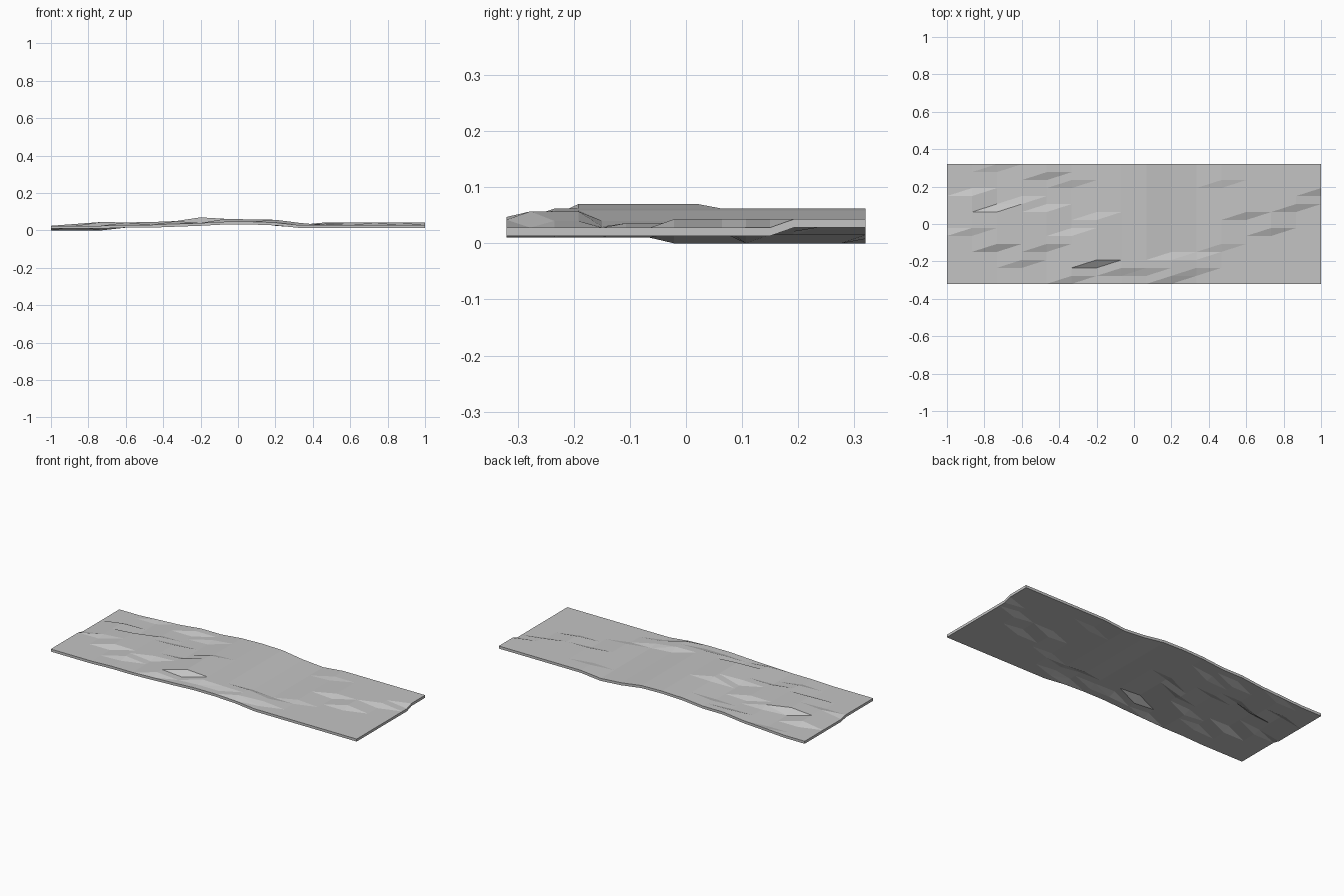
import bpy
import bmesh

default_cube = bpy.data.objects.get("Cube")
if default_cube:
    bpy.data.objects.remove(default_cube, do_unlink=True)

CELLS = 15
LENGTH, WIDTH, THICKNESS = 2.0, 0.64, 0.015

# Height of the front edge at each column, in thousandths
front_edge = [25, 25, 25, 30, 30, 35, 40, 47, 47, 42, 28, 28, 28, 28, 28, 28]

# Small ledges across the sheet: column -> {row: rise in thousandths}
ledges = {
    0: {6: -10},
    1: {6: 10, 11: -20},
    2: {4: 20, 9: -30, 14: 8},
    3: {2: 13, 10: -13},
    4: {4: 15, 9: -15, 13: 15},
    5: {0: 15, 6: -15, 12: 10},
    6: {2: 30, 8: -12},
    7: {1: 15},
    8: {1: 12},
    9: {0: 15, 3: -17},
    10: {1: 12, 3: -10},
    11: {4: 8, 12: 7},
    12: {8: 15},
    13: {6: 15},
    14: {9: 15},
    15: {11: 15},
}


def surface_height(column, row):
    """Front edge height plus every ledge passed on the way back."""
    rises = ledges[column].items()
    total = front_edge[column] + sum(rise for at, rise in rises if at < row)
    return total / 1000


def make_material(name, value):
    material = bpy.data.materials.new(name)
    color = (value, value, value, 1)
    material.diffuse_color = color
    material.use_nodes = True
    shader = next(node for node in material.node_tree.nodes
                  if node.type == 'BSDF_PRINCIPLED')
    shader.inputs["Base Color"].default_value = color
    return material


# Faceted top surface, each cell split along the same diagonal
bm = bmesh.new()
grid = []
for column in range(CELLS + 1):
    x = (column / CELLS - 0.5) * LENGTH
    line = []
    for row in range(CELLS + 1):
        y = (row / CELLS - 0.5) * WIDTH
        line.append(bm.verts.new((x, y, surface_height(column, row))))
    grid.append(line)

for left, right in zip(grid, grid[1:]):
    for row in range(CELLS):
        bm.faces.new((left[row], right[row], right[row + 1]))
        bm.faces.new((left[row], right[row + 1], left[row + 1]))

# Underside and rim: a constant vertical thickness
top_faces = list(bm.faces)
copy = bmesh.ops.duplicate(bm, geom=top_faces + list(bm.edges) + list(bm.verts))
under_faces = [item for item in copy["geom"] if isinstance(item, bmesh.types.BMFace)]
under_verts = [item for item in copy["geom"] if isinstance(item, bmesh.types.BMVert)]
bmesh.ops.translate(bm, verts=under_verts, vec=(0, 0, -THICKNESS))
bmesh.ops.reverse_faces(bm, faces=under_faces)
rim = [edge for edge in bm.edges if edge.is_boundary]
bmesh.ops.bridge_loops(bm, edges=rim)
bmesh.ops.recalc_face_normals(bm, faces=list(bm.faces))

# Rest the lowest point on the ground
lowest = min(vert.co.z for vert in bm.verts)
bmesh.ops.translate(bm, verts=list(bm.verts), vec=(0, 0, -lowest))

mesh = bpy.data.meshes.new("wavy_sheet")
bm.to_mesh(mesh)
bm.free()
mesh.materials.append(make_material("light_grey", 0.55))
sheet = bpy.data.objects.new("wavy_sheet", mesh)
bpy.context.collection.objects.link(sheet)
